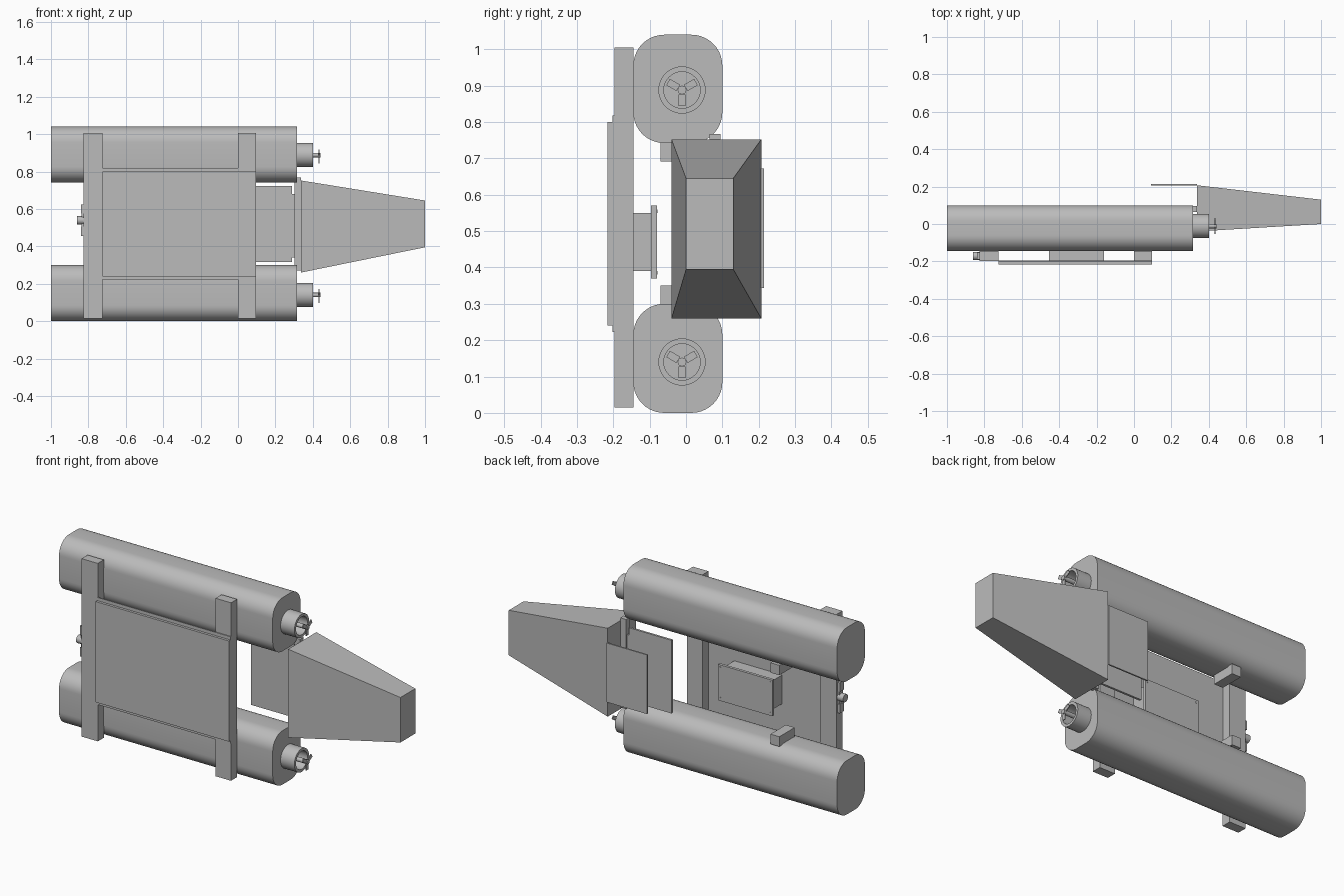
import bpy, bmesh, math
from mathutils import Matrix, Vector

old = bpy.data.objects.get("Cube")
if old:
    bpy.data.objects.remove(old, do_unlink=True)

grey = bpy.data.materials.new("plain_grey")
grey.use_nodes = True
colour = (0.5, 0.5, 0.5, 1)
grey.diffuse_color = colour
grey.node_tree.nodes["Principled BSDF"].inputs["Base Color"].default_value = colour


def finish(name, bm, smooth=False):
    bmesh.ops.recalc_face_normals(bm, faces=bm.faces)
    mesh = bpy.data.meshes.new(name)
    bm.to_mesh(mesh)
    bm.free()
    mesh.materials.append(grey)
    obj = bpy.data.objects.new(name, mesh)
    bpy.context.collection.objects.link(obj)
    if smooth:
        bpy.ops.object.select_all(action="DESELECT")
        obj.select_set(True)
        bpy.context.view_layer.objects.active = obj
        bpy.ops.object.shade_smooth_by_angle(angle=math.radians(35))
    return obj


def box(name, xs, ys, zs):
    """Box from its ranges along x, y and z."""
    bm = bmesh.new()
    bmesh.ops.create_cube(bm, size=1)
    for v in bm.verts:
        v.co = [lo + (c + 0.5) * (hi - lo) for c, (lo, hi) in zip(v.co, (xs, ys, zs))]
    return finish(name, bm)


def rod(name, start, end, radius, sides=24):
    """Cylinder between two points."""
    a, b = Vector(start), Vector(end)
    bm = bmesh.new()
    turn = (b - a).to_track_quat("Z", "Y").to_matrix().to_4x4()
    bmesh.ops.create_cone(bm, cap_ends=True, segments=sides, radius1=radius, radius2=radius,
                          depth=(b - a).length, matrix=Matrix.Translation((a + b) / 2) @ turn)
    return finish(name, bm, True)


def hull(name, z0, z1):
    """Rounded rectangle extruded along x."""
    y0, y1, r, steps = -0.145, 0.10, 0.085, 10
    centres = [(y1 - r, z1 - r), (y0 + r, z1 - r), (y0 + r, z0 + r), (y1 - r, z0 + r)]
    bm = bmesh.new()
    ring = []
    for i, (cy, cz) in enumerate(centres):
        for k in range(steps + 1):
            t = math.pi / 2 * (i + k / steps)
            ring.append(bm.verts.new((-1, cy + r * math.cos(t), cz + r * math.sin(t))))
    face = bm.faces.new(ring)
    out = bmesh.ops.extrude_face_region(bm, geom=[face], use_keep_orig=True)
    for v in out["geom"]:
        if isinstance(v, bmesh.types.BMVert):
            v.co.x = 0.315
    finish(name, bm, True)


def motor_tube(name, y, z):
    """Open-ended housing, lathed from a profile."""
    bm = bmesh.new()
    profile = [(0.31, 0), (0.31, 0.065), (0.40, 0.065), (0.40, 0.05), (0.33, 0.05), (0.33, 0)]
    verts = [bm.verts.new((x, y, z + r)) for x, r in profile]
    edges = [bm.edges.new(pair) for pair in zip(verts, verts[1:])]
    bmesh.ops.spin(bm, geom=verts + edges, cent=(0, y, z), axis=(1, 0, 0),
                   angle=math.tau, steps=32, use_duplicate=False)
    bmesh.ops.remove_doubles(bm, verts=bm.verts, dist=0.0001)
    finish(name, bm, True)


def blade(name, y, z, angle):
    bm = bmesh.new()
    bmesh.ops.create_cube(bm, size=1)
    place = Matrix.Translation((0.433, y, z)) @ Matrix.Rotation(angle, 4, "X")
    bm.transform(place @ Matrix.Translation((0, 0, -0.028)) @ Matrix.Diagonal((0.005, 0.02, 0.032, 1)))
    finish(name, bm)


# Hulls, motors and propellers
for label, z0, z1, zm in (("lower", 0, 0.30, 0.14), ("upper", 0.742, 1.04, 0.888)):
    ym = -0.011
    hull(label + "_hull", z0, z1)
    motor_tube(label + "_motor_housing", ym, zm)
    rod(label + "_propeller_shaft", (0.325, ym, zm), (0.44, ym, zm), 0.012, 16)
    for i in range(3):
        blade(f"{label}_propeller_blade_{i + 1}", ym, zm, i * math.tau / 3)

# Small bars on the facing sides of the hulls
box("lower_hull_bar", (-0.62, -0.565), (-0.07, 0.065), (0.295, 0.35))
box("upper_hull_bar", (-0.62, -0.565), (-0.07, 0.065), (0.692, 0.747))

# Cross beams and deck
for label, x0, x1 in (("rear", -0.825, -0.725), ("fore", 0, 0.095)):
    box(label + "_cross_beam", (x0, x1), (-0.197, -0.144), (0.015, 1.005))
box("deck_base", (-0.725, 0.095), (-0.202, -0.196), (0.222, 0.818))
box("deck_panel", (-0.725, 0.095), (-0.216, -0.201), (0.24, 0.80))

# Equipment case with lid and screws
box("equipment_case", (-0.455, -0.16), (-0.197, -0.095), (0.39, 0.55))
box("case_lid", (-0.475, -0.14), (-0.096, -0.08), (0.37, 0.57))
for x in (-0.46, -0.155):
    for z in (0.385, 0.555):
        rod("lid_screw", (x, -0.085, z), (x, -0.078, z), 0.005, 10)

# Cleat on the rear beam
for z in (0.48, 0.60):
    box("cleat_foot", (-0.84, -0.824), (-0.19, -0.152), (z - 0.025, z + 0.025))
box("cleat_base", (-0.836, -0.824), (-0.185, -0.157), (0.49, 0.59))
rod("cleat_post", (-0.824, -0.171, 0.539), (-0.862, -0.171, 0.539), 0.022)

# Tapered fairing with its plates
bm = bmesh.new()
bmesh.ops.create_cube(bm, size=1)
for v in bm.verts:
    tip = v.co.x > 0
    ys, zs = ((0, 0.13), (0.395, 0.645)) if tip else ((-0.04, 0.207), (0.26, 0.752))
    v.co = (1 if tip else 0.337, ys[v.co.y > 0], zs[v.co.z > 0])
finish("tapered_fairing", bm)
box("fairing_mount", (0.302, 0.338), (0.064, 0.095), (0.27, 0.767))
box("inner_plate", (0.028, 0.29), (0.076, 0.088), (0.315, 0.722))
box("inner_plate_tab", (0.285, 0.31), (0.078, 0.086), (0.34, 0.68))
box("back_plate", (0.09, 0.338), (0.206, 0.214), (0.343, 0.672))
